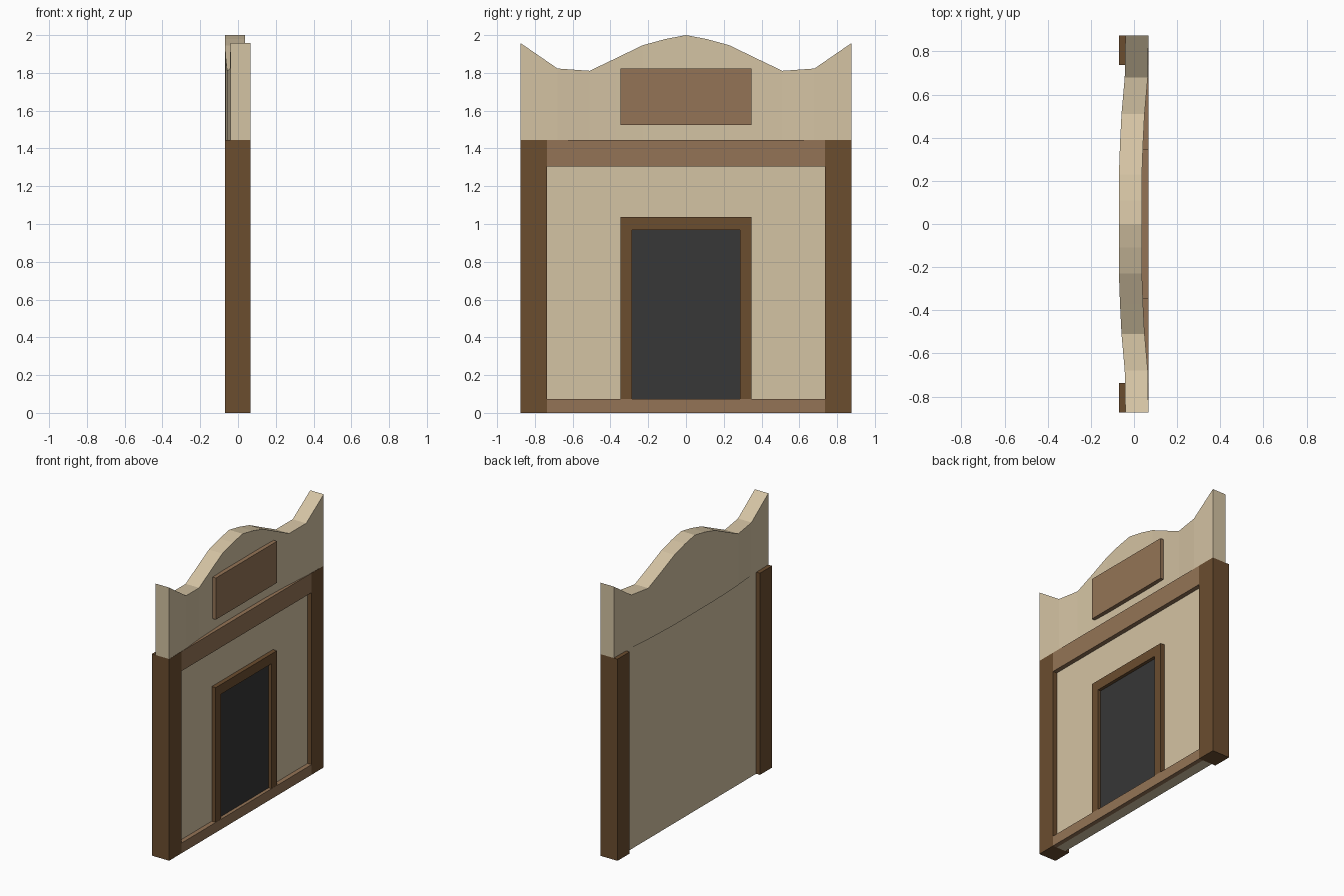
import bpy
import bmesh

cube = bpy.data.objects.get("Cube")
if cube:
    bpy.data.objects.remove(cube, do_unlink=True)


def make_material(name, rgb):
    # sRGB bytes to linear colour
    linear = [((c / 255 + 0.055) / 1.055) ** 2.4 for c in rgb] + [1.0]
    mat = bpy.data.materials.new(name)
    mat.use_nodes = True
    mat.diffuse_color = linear
    mat.node_tree.nodes["Principled BSDF"].inputs["Base Color"].default_value = linear
    return mat


plaster = make_material("cream plaster", (212, 195, 163))
dark_wood = make_material("dark wood", (107, 77, 47))
light_wood = make_material("light wood", (148, 116, 86))
door_grey = make_material("charcoal door", (55, 55, 55))


def finish(name, bm, mat):
    bmesh.ops.recalc_face_normals(bm, faces=bm.faces[:])
    mesh = bpy.data.meshes.new(name)
    bm.to_mesh(mesh)
    bm.free()
    mesh.materials.append(mat)
    obj = bpy.data.objects.new(name, mesh)
    bpy.context.collection.objects.link(obj)
    return obj


def box(name, x, y, z, mat):
    # Box spanning the (min, max) range on each axis
    bm = bmesh.new()
    bmesh.ops.create_cube(bm, size=1)
    for v in bm.verts:
        v.co = [r[0] if c < 0 else r[1] for c, r in zip(v.co, (x, y, z))]
    return finish(name, bm, mat)


def extrude_x(name, outline, x0, x1, mat):
    # Extrude a (y, z) outline along x
    bm = bmesh.new()
    face = bm.faces.new([bm.verts.new((x0, y, z)) for y, z in outline])
    new = bmesh.ops.extrude_face_region(bm, geom=[face])["geom"]
    for v in new:
        if isinstance(v, bmesh.types.BMVert):
            v.co.x = x1
    return finish(name, bm, mat)


HALF, INNER = 0.875, 0.737
BACK, WALL_FRONT, FRONT = -0.04, 0.035, 0.067
WALL_TOP = 1.445

# Flat wall with corner posts and horizontal beams
box("wall", (BACK, WALL_FRONT), (-INNER, INNER), (0, WALL_TOP), plaster)
for side, label in ((1, "back"), (-1, "front")):
    y = sorted((side * INNER, side * HALF))
    box(label + "_post", (-0.07, FRONT), y, (0, WALL_TOP), dark_wood)
box("upper_beam", (WALL_FRONT, FRONT), (-INNER, INNER), (1.305, WALL_TOP), light_wood)
box("sill_beam", (WALL_FRONT, FRONT), (-INNER, INNER), (0, 0.073), light_wood)

# Door frame as one arch-shaped outline, with a recessed door panel
right_half = [(0.347, 0.073), (0.347, 1.038), (-0.347, 1.038), (-0.347, 0.073),
              (-0.285, 0.073), (-0.285, 0.968), (0.285, 0.968), (0.285, 0.073)]
extrude_x("door_frame", right_half, WALL_FRONT, FRONT - 0.001, dark_wood)
box("door_panel", (WALL_FRONT, 0.043), (-0.285, 0.285), (0.073, 0.968), door_grey)

# Wavy parapet, bowed backwards at the middle: (y, top height, bow)
half_wave = [(HALF, 1.957, 0), (0.68, 1.823, -0.003), (0.51, 1.811, -0.018),
             (0.37, 1.878, -0.025), (0.23, 1.946, -0.03), (0.11, 1.979, -0.03)]
wave = half_wave + [(0, 2.0, -0.03)] + [(-y, z, b) for y, z, b in reversed(half_wave)]
bm = bmesh.new()
rings = []
for y, top, bow in wave:
    x0, x1 = BACK + bow, FRONT + bow
    corners = ((x0, WALL_TOP), (x1, WALL_TOP), (x1, top), (x0, top))
    rings.append([bm.verts.new((x, y, z)) for x, z in corners])
for a, b in zip(rings, rings[1:]):
    for i in range(4):
        j = (i + 1) % 4
        bm.faces.new((a[i], a[j], b[j], b[i]))
bm.faces.new(rings[0])
bm.faces.new(rings[-1])
finish("parapet", bm, plaster)

# Blank sign board on the parapet
box("sign_board", (0.02, FRONT), (-0.346, 0.346), (1.525, 1.823), light_wood)
